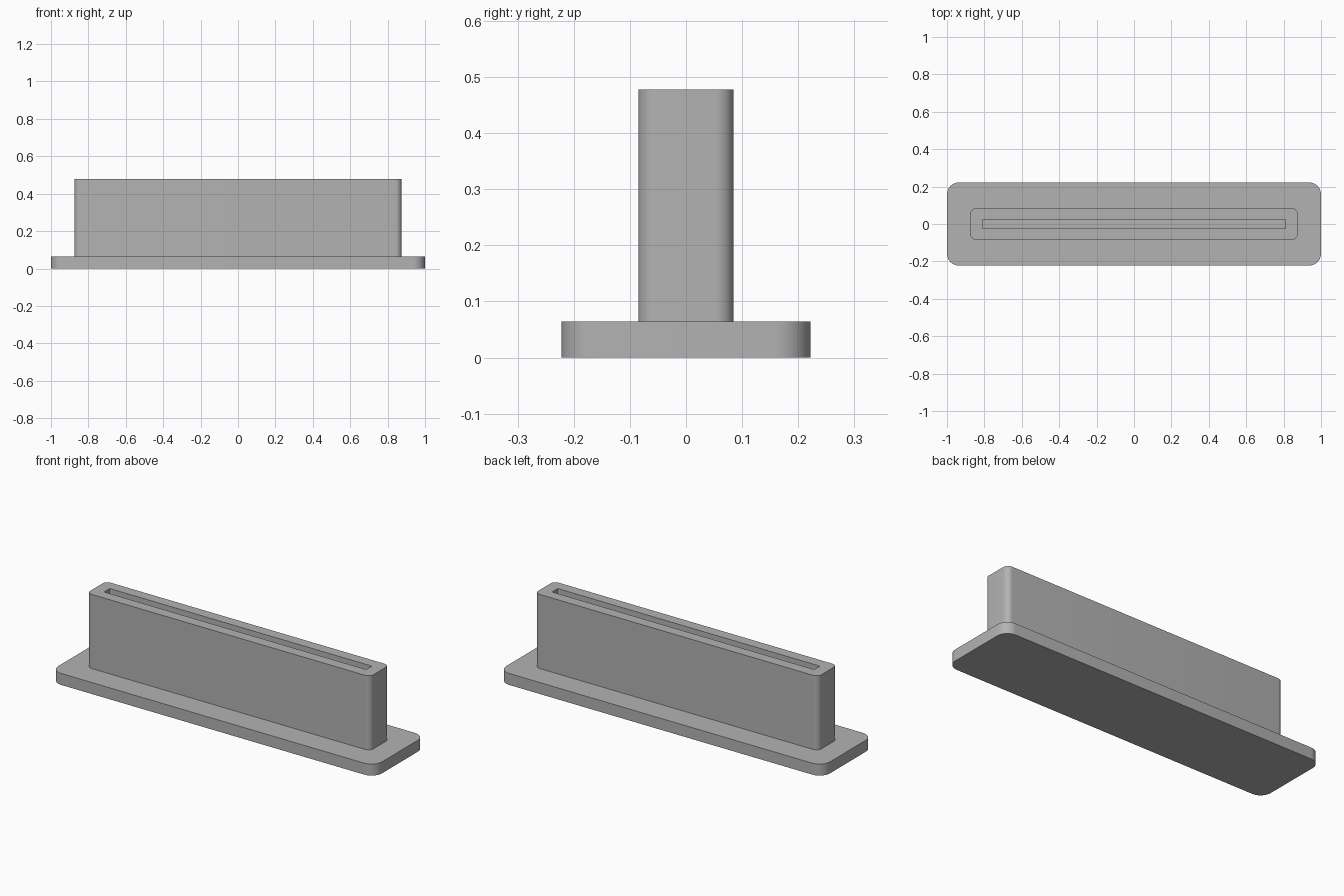
import bpy
import bmesh
from math import cos, sin, pi, radians

old = bpy.data.objects.get("Cube")
if old:
    bpy.data.objects.remove(old, do_unlink=True)

# One plain grey for the whole model
GREY = (0.45, 0.45, 0.45, 1)
grey = bpy.data.materials.new("plain grey")
grey.use_nodes = True
grey.diffuse_color = GREY
grey.node_tree.nodes["Principled BSDF"].inputs["Base Color"].default_value = GREY


def rounded_outline(half_x, half_y, radius, steps=10):
    """Counter-clockwise rectangle outline with optional round corners."""
    if radius == 0:
        return [(half_x, half_y), (-half_x, half_y), (-half_x, -half_y), (half_x, -half_y)]
    points = []
    for quarter, (sx, sy) in enumerate([(1, 1), (-1, 1), (-1, -1), (1, -1)]):
        for i in range(steps + 1):
            a = (quarter + i / steps) * pi / 2
            points.append((sx * (half_x - radius) + radius * cos(a),
                           sy * (half_y - radius) + radius * sin(a)))
    return points


def block(name, half_x, half_y, bottom, top, radius=0):
    """Upright prism over a rounded rectangle."""
    bm = bmesh.new()
    face = bm.faces.new([bm.verts.new((x, y, bottom))
                         for x, y in rounded_outline(half_x, half_y, radius)])
    new = bmesh.ops.extrude_face_region(bm, geom=[face])["geom"]
    bmesh.ops.translate(bm, vec=(0, 0, top - bottom),
                        verts=[v for v in new if isinstance(v, bmesh.types.BMVert)])
    bmesh.ops.recalc_face_normals(bm, faces=bm.faces)
    mesh = bpy.data.meshes.new(name)
    bm.to_mesh(mesh)
    bm.free()
    mesh.materials.append(grey)
    obj = bpy.data.objects.new(name, mesh)
    bpy.context.collection.objects.link(obj)
    return obj


BASE_TOP, BODY_TOP = 0.064, 0.478

# Wide flange and the tall body standing on it
flange = block("base_flange", 1, 0.222, 0, BASE_TOP, 0.064)
body = block("upright_body", 0.875, 0.085, BASE_TOP, BODY_TOP, 0.032)

# Long narrow slot, open at the top and floored by the flange
cutter = block("slot_cutter", 0.81, 0.025, BASE_TOP - 0.05, BODY_TOP + 0.05)
cutter.hide_render = True
cutter.hide_set(True)
slot = body.modifiers.new("slot", "BOOLEAN")
slot.operation = "DIFFERENCE"
slot.solver = "EXACT"
slot.object = cutter

# Smooth round corners, crisp rims
for part in (flange, body):
    bpy.ops.object.select_all(action="DESELECT")
    part.select_set(True)
    bpy.context.view_layer.objects.active = part
    bpy.ops.object.shade_smooth_by_angle(angle=radians(30))
